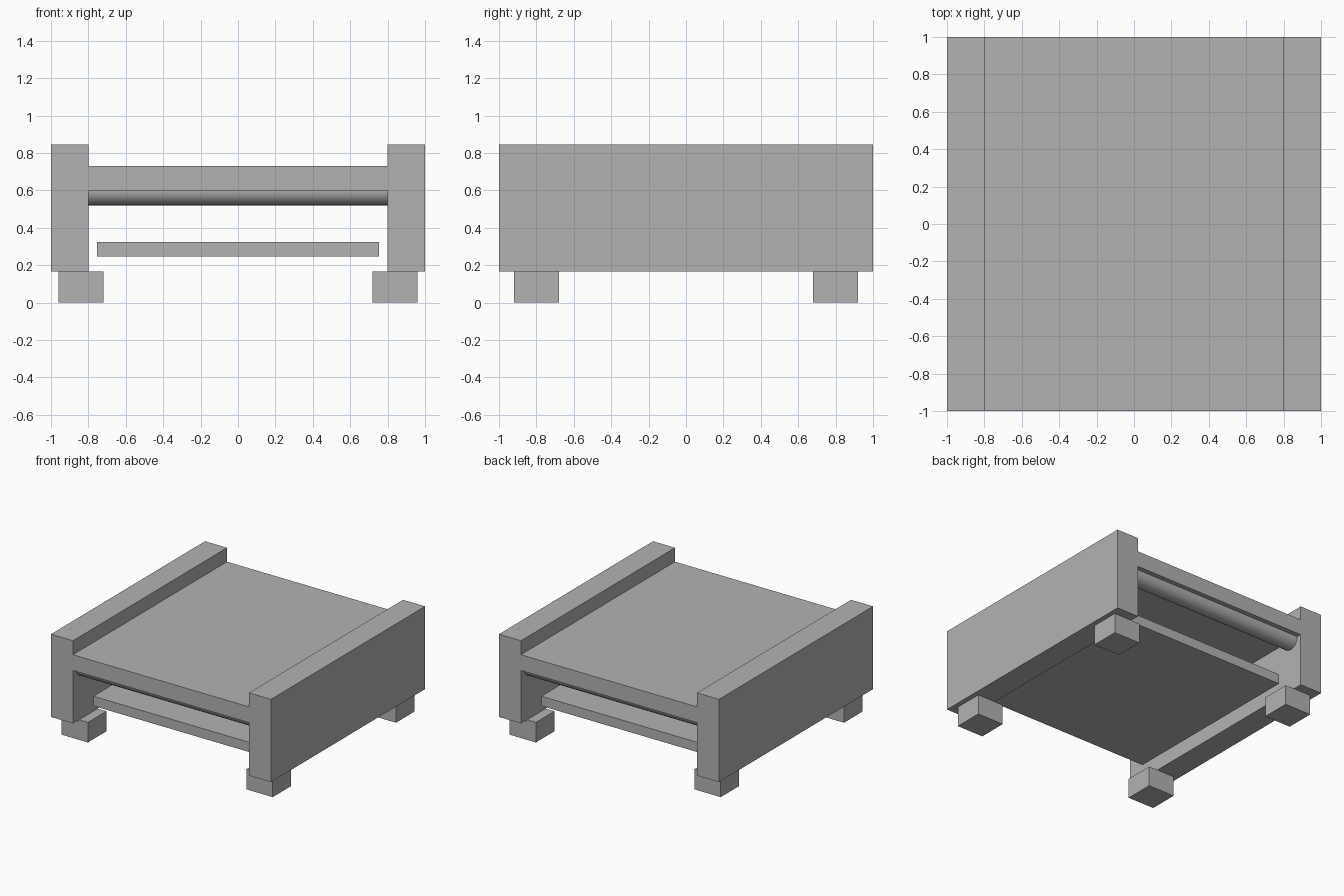
import bpy
import math

cube = bpy.data.objects.get("Cube")
if cube:
    bpy.data.objects.remove(cube, do_unlink=True)

# Single plain grey finish
grey = bpy.data.materials.new("plain_grey")
grey.use_nodes = True
colour = (0.45, 0.45, 0.45, 1)
grey.diffuse_color = colour
grey.node_tree.nodes["Principled BSDF"].inputs["Base Color"].default_value = colour


def box(name, low, high):
    """Box between two opposite corners."""
    centre = [(a + b) / 2 for a, b in zip(low, high)]
    bpy.ops.mesh.primitive_cube_add(size=1, location=centre)
    obj = bpy.context.object
    obj.name = name
    obj.scale = [b - a for a, b in zip(low, high)]
    bpy.ops.object.transform_apply(location=False, rotation=False, scale=True)
    obj.data.materials.append(grey)
    return obj


# Table top and the lower shelf
box("table_top", (-0.8, -1, 0.6), (0.8, 1, 0.73))
box("lower_shelf", (-0.755, -0.8, 0.245), (0.755, 0.8, 0.325))

# Side panels with a block foot near each corner
for side, sx in (("left", 1), ("right", -1)):
    x_in, x_out = sorted((sx * 0.8, sx * 1.0))
    box(side + "_side_panel", (x_in, -1, 0.165), (x_out, 1, 0.845))
    for end, sy in (("front", -1), ("back", 1)):
        x, y = sx * 0.84, sy * 0.8
        box(f"{end}_{side}_foot", (x - 0.12, y - 0.12, 0), (x + 0.12, y + 0.12, 0.165))

# Round rails half sunk into the underside of the top
for end, sy in (("front", -1), ("back", 1)):
    bpy.ops.mesh.primitive_cylinder_add(
        vertices=48, radius=0.08, depth=1.6,
        location=(0, sy * 0.88, 0.6), rotation=(0, math.pi / 2, 0))
    rail = bpy.context.object
    rail.name = end + "_round_rail"
    rail.data.materials.append(grey)
    bpy.ops.object.shade_smooth_by_angle(angle=math.radians(30))
